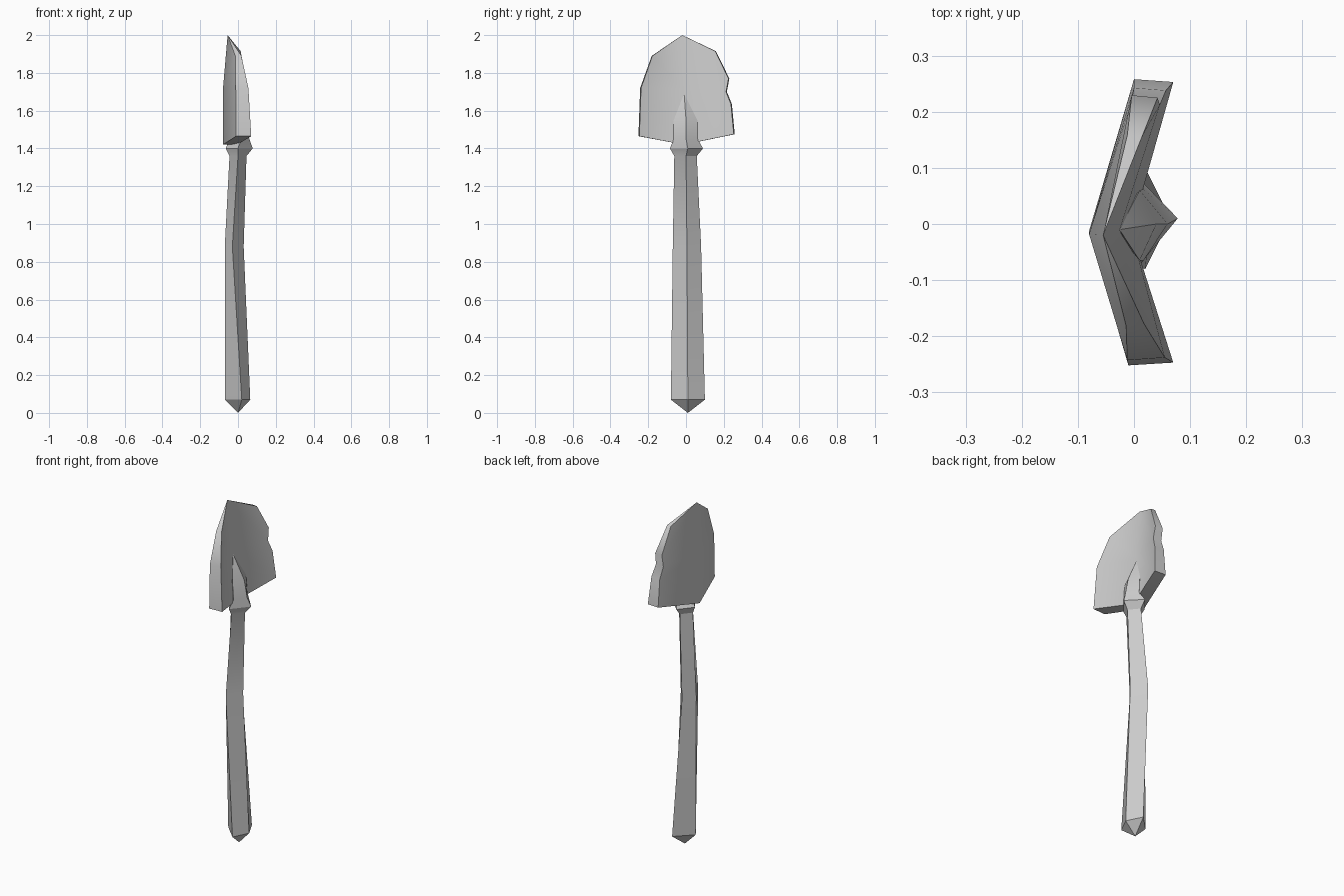
import bpy
import bmesh
from math import radians

cube = bpy.data.objects.get("Cube")
if cube:
    bpy.data.objects.remove(cube, do_unlink=True)

gray = bpy.data.materials.new("plain gray")
gray.use_nodes = True
gray.diffuse_color = (0.6, 0.6, 0.6, 1)
gray.node_tree.nodes["Principled BSDF"].inputs["Base Color"].default_value = (0.6, 0.6, 0.6, 1)


def finish(bm, name, smooth_angle):
    bmesh.ops.recalc_face_normals(bm, faces=bm.faces[:])
    mesh = bpy.data.meshes.new(name)
    bm.to_mesh(mesh)
    bm.free()
    mesh.materials.append(gray)
    obj = bpy.data.objects.new(name, mesh)
    bpy.context.collection.objects.link(obj)
    bpy.ops.object.select_all(action='DESELECT')
    obj.select_set(True)
    bpy.context.view_layer.objects.active = obj
    bpy.ops.object.shade_smooth_by_angle(angle=radians(smooth_angle))


# Handle: four-sided shaft with a bend, a collar and a pointed socket
# each ring: z, back x, side x, ridge x, right y, ridge y, left y
rings = [
    (0.07, -0.07, 0.02, 0.065, -0.08, 0.01, 0.10),
    (0.88, -0.07, -0.03, 0.03, -0.07, 0.005, 0.08),
    (1.36, -0.045, 0.0, 0.045, -0.062, 0.0, 0.057),
    (1.40, -0.065, 0.0, 0.078, -0.085, 0.01, 0.09),
    (1.45, -0.045, 0.017, 0.06, -0.065, 0.0, 0.062),
    (1.55, -0.045, 0.01, 0.04, -0.065, 0.0, 0.06),
]
bm = bmesh.new()
loops = []
for z, xb, xs, xr, y0, yr, y1 in rings:
    corners = ((xb, yr), (xs, y0), (xr, yr), (xs, y1))
    loops.append([bm.verts.new((x, y, z)) for x, y in corners])
butt = bm.verts.new((0, 0.01, 0))
point = bm.verts.new((-0.026, -0.01, 1.69))
for i in range(4):
    j = (i + 1) % 4
    for low, high in zip(loops, loops[1:]):
        bm.faces.new((low[i], low[j], high[j], high[i]))
    bm.faces.new((butt, loops[0][j], loops[0][i]))
    bm.faces.new((point, loops[-1][i], loops[-1][j]))
finish(bm, "handle", 25)

# Blade: folded plate with a chipped left edge, thinning to one tip
# each edge point: z, y, inner x, outer x
right_edge = [(1.465, -0.247, 0.07, -0.01), (1.72, -0.238, 0.055, -0.012),
              (1.89, -0.178, 0.018, -0.014)]
left_edge = [(1.475, 0.253, 0.07, 0.0), (1.635, 0.238, 0.057, 0.0),
             (1.70, 0.212, 0.046, -0.005), (1.77, 0.225, 0.042, -0.004),
             (1.915, 0.155, 0.014, -0.012)]
spine = [(1.42, -0.012, -0.005, -0.08), (1.71, -0.018, -0.028, -0.08)]
bm = bmesh.new()
tip = bm.verts.new((-0.055, -0.02, 2.0))


def pairs(points):
    return [(bm.verts.new((xi, y, z)), bm.verts.new((xo, y * 1.02, z)))
            for z, y, xi, xo in points]


mid = pairs(spine)
for edge, knee in ((pairs(right_edge), 1), (pairs(left_edge), 2)):
    for side in (0, 1):
        outline = [p[side] for p in edge]
        bm.faces.new([mid[0][side]] + outline[:knee + 1] + [mid[1][side]])
        bm.faces.new([mid[1][side]] + outline[knee:] + [tip])
    rim = [mid[0]] + edge
    for a, b in zip(rim, rim[1:]):
        bm.faces.new((a[0], b[0], b[1], a[1]))
    bm.faces.new((edge[-1][0], tip, edge[-1][1]))
finish(bm, "blade", 40)
